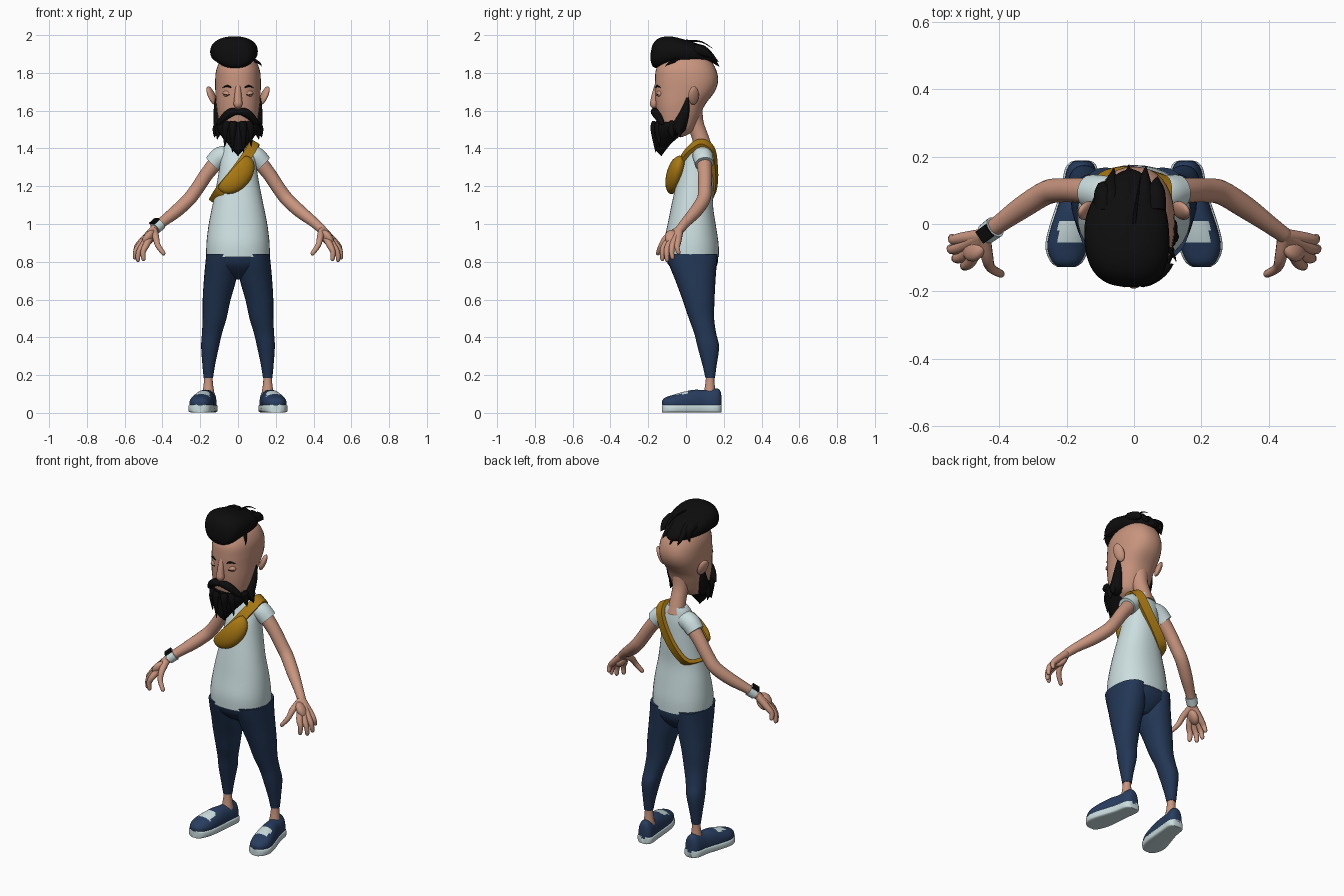
import bpy, bmesh, math
from mathutils import Vector, Matrix

def material(name, rgb):
    m = bpy.data.materials.new(name)
    m.diffuse_color = (*rgb, 1)
    return m

SKIN = material("skin", (0.58, 0.30, 0.21))
SHIRT = material("pale shirt", (0.60, 0.73, 0.74))
NAVY = material("navy trousers", (0.016, 0.037, 0.09))
SHOE = material("blue canvas", (0.021, 0.047, 0.115))
BLACK = material("black hair", (0.004, 0.004, 0.004))
MUSTARD = material("mustard bag", (0.40, 0.19, 0.006))

def finish(name, bm, mat, angle=50):
    bmesh.ops.recalc_face_normals(bm, faces=bm.faces)
    me = bpy.data.meshes.new(name)
    bm.to_mesh(me)
    bm.free()
    me.materials.append(mat)
    me.shade_smooth()
    me.set_sharp_from_angle(angle=math.radians(angle))
    ob = bpy.data.objects.new(name, me)
    bpy.context.collection.objects.link(ob)
    return ob

def skin_rings(name, rings, mat, s=1, closed=False, angle=50):
    """Bridge rings of points into a surface; s=-1 mirrors in x."""
    bm = bmesh.new()
    vs = [[bm.verts.new((p[0] * s, p[1], p[2])) for p in r] for r in rings]
    n = len(vs[0])
    for i in range(len(vs) if closed else len(vs) - 1):
        a, b = vs[i], vs[(i + 1) % len(vs)]
        for j in range(n):
            bm.faces.new((a[j], a[(j + 1) % n], b[(j + 1) % n], b[j]))
    if not closed:
        bm.faces.new(vs[0])
        bm.faces.new(vs[-1])
    return finish(name, bm, mat, angle)

def smooth(rows, k=4):
    """Catmull-Rom interpolation of rows of numbers."""
    out, m = [], len(rows) - 1
    for i in range(m):
        p0, p1, p2, p3 = rows[max(i - 1, 0)], rows[i], rows[i + 1], rows[min(i + 2, m)]
        for q in range(k):
            t = q / k
            out.append([0.5 * (2 * b + (c - a) * t + (2 * a - 5 * b + 4 * c - d) * t * t
                        + (3 * b - a - 3 * c + d) * t ** 3) for a, b, c, d in zip(p0, p1, p2, p3)])
    return out + [list(rows[-1])]

def loft(name, rows, mat, s=1, axis="z", n=28, power=2.2, k=4, floor=None):
    """Rows of (position on axis, centre a, centre b, radius a, radius b)."""
    rings = []
    for t, a, b, ra, rb in smooth(rows, k):
        ring = []
        for j in range(n):
            c, d = math.cos(2 * math.pi * j / n), math.sin(2 * math.pi * j / n)
            u = a + max(ra, .001) * math.copysign(abs(c) ** (2 / power), c)
            v = b + max(rb, .001) * math.copysign(abs(d) ** (2 / power), d)
            if floor is not None:
                v = max(v, floor)
            ring.append((u, v, t) if axis == "z" else (u, t, v))
        rings.append(ring)
    return skin_rings(name, rings, mat, s)

def tube(name, pts, mat, s=1, n=14, k=4, round_end=True):
    """Round limb through points (x, y, z, radius)."""
    rows = smooth(pts, k)
    P = [Vector(r[:3]) for r in rows]
    R = [max(r[3], .0015) for r in rows]
    if round_end:
        d = (P[-1] - P[-2]).normalized()
        P += [P[-1] + d * R[-1] * .6, P[-1] + d * R[-1]]
        R += [R[-1] * .78, R[-1] * .25]
    rings = []
    side = None
    for i, p in enumerate(P):
        t = (P[min(i + 1, len(P) - 1)] - P[max(i - 1, 0)]).normalized()
        side = side or t.orthogonal()
        side = (side - t * side.dot(t)).normalized()
        up = t.cross(side)
        rings.append([p + R[i] * (side * math.cos(2 * math.pi * j / n) + up * math.sin(2 * math.pi * j / n))
                      for j in range(n)])
    return skin_rings(name, rings, mat, s)

def blob(name, loc, scale, mat, rot=Matrix(), flat=-2):
    """Ellipsoid; local y below 'flat' is cut flat."""
    bm = bmesh.new()
    bmesh.ops.create_uvsphere(bm, u_segments=24, v_segments=16, radius=1)
    for v in bm.verts:
        v.co.y = max(v.co.y, flat)
    bmesh.ops.transform(bm, verts=bm.verts, matrix=Matrix.Translation(loc) @ rot @ Matrix.Diagonal((*scale, 1)))
    return finish(name, bm, mat)

# Head, neck and nose
loft("head", [(1.46, 0, -.06, .04, .04), (1.49, 0, -.05, .085, .085), (1.56, 0, -.04, .105, .11),
              (1.63, 0, -.03, .115, .13), (1.70, 0, -.006, .12, .158), (1.76, 0, .003, .121, .167),
              (1.82, 0, 0, .114, .158), (1.87, 0, 0, .088, .125), (1.895, 0, 0, .05, .075), (1.9, 0, 0, 0, 0)],
     SKIN, n=36, power=2.3)
tube("neck", [(0, .09, 1.39, .055), (0, .078, 1.45, .045), (0, .05, 1.53, .045), (0, .03, 1.6, .06)], SKIN, n=20)
tube("nose", [(0, -.15, 1.74, .014), (0, -.162, 1.69, .018), (0, -.168, 1.635, .024)], SKIN)

# Hair swept back, with loose locks
loft("hair", [(-.187, -.01, 1.885, .02, .02), (-.175, -.01, 1.893, .07, .06), (-.14, -.016, 1.905, .105, .08),
              (-.08, -.02, 1.915, .124, .078), (0, -.022, 1.908, .124, .066), (.06, -.02, 1.90, .108, .055),
              (.11, -.02, 1.888, .078, .042), (.15, -.012, 1.87, .036, .02), (.165, -.01, 1.86, 0, 0)],
     BLACK, axis="y", n=32, power=2.3)
for x0, x1, z1, y1 in ((-.07, -.06, 1.84, .165), (-.02, -.015, 1.835, .175), (.03, .035, 1.86, .17),
                       (.065, .07, 1.88, .14), (-.09, -.1, 1.85, .11)):
    tube("hair_lock", [(x0, .04, 1.925, .03), (x0, .1, 1.91, .027), (x1, y1, z1, .002)], BLACK, n=8)
tube("hair_strand", [(0, .0, 1.97, .006), (.01, .08, 1.965, .004), (.02, .14, 1.93, .001)], BLACK, n=6)
tube("hair_strand", [(.08, -.05, 1.87, .012), (.115, -.09, 1.85, .006), (.125, -.11, 1.835, .001)], BLACK, n=6)

# Beard
loft("beard", [(1.36, 0, -.13, 0, 0), (1.39, 0, -.134, .028, .026), (1.43, 0, -.122, .058, .048),
               (1.47, 0, -.10, .092, .072), (1.505, 0, -.085, .112, .086), (1.53, 0, -.075, .116, .09),
               (1.54, 0, -.07, .108, .085)], BLACK)

for s in (1, -1):
    # Facial features
    blob("ear", (.14 * s, .04, 1.68), (.016, .03, .052), SKIN, Matrix.Rotation(.4 * s, 4, "Y") @ Matrix.Rotation(.45 * s, 4, "Z"))
    blob("eyelid", (.055 * s, -.138, 1.69), (.026, .018, .018), SKIN)
    tube("eyebrow", [(.036, -.157, 1.722, .004), (.056, -.153, 1.731, .005), (.08, -.137, 1.723, .002)], BLACK, s, 8)
    tube("eye_line", [(.038, -.154, 1.686, .002), (.055, -.156, 1.682, .002), (.074, -.15, 1.686, .002)], BLACK, s, 6)
    tube("moustache", [(0, -.168, 1.592, .014), (.03, -.165, 1.593, .022), (.065, -.15, 1.572, .021),
                       (.095, -.13, 1.54, .015), (.115, -.12, 1.525, .002)], BLACK, s)
    tube("sideburn", [(.114, .008, 1.67, .006), (.109, .0, 1.62, .019), (.1, -.015, 1.57, .03),
                      (.088, -.04, 1.51, .04)], BLACK, s)
    for x, y, z in ((.125, -.03, 1.46), (.11, -.07, 1.45), (.07, -.14, 1.41), (.03, -.16, 1.38)):
        tube("beard_lock", [(x * .8, y, 1.54, .02), (x * .92, y - .008, 1.50, .02), (x, y, z, .002)], BLACK, s, 8)

    # Sleeve, arm and hand
    tube("sleeve", [(.04, .083, 1.365, .05), (.09, .09, 1.357, .054), (.132, .097, 1.318, .05)], SHIRT, s, 20, round_end=False)
    tube("arm", [(.10, .095, 1.345, .042), (.165, .1, 1.265, .037), (.215, .1, 1.19, .036), (.26, .093, 1.13, .036),
                 (.33, .05, 1.065, .034), (.40, 0, 1.01, .027), (.445, -.033, .97, .024)], SKIN, s, 18)
    blob("palm", (.472 * s, -.068, .925), (.026, .045, .05), SKIN, Matrix.Rotation(-.6 * s, 4, "Y") @ Matrix.Rotation(.35 * s, 4, "Z"))
    for k, t in (((.512, -.043, .905), (.54, -.04, .85)), ((.514, -.068, .895), (.545, -.072, .823)),
                 ((.503, -.092, .888), (.53, -.1, .81)), ((.485, -.11, .89), (.5, -.125, .815)),
                 ((.435, -.1, .93), (.395, -.148, .845))):
        mid = [(a + b) / 2 for a, b in zip(k, t)]
        mid[0] += .01
        mid[1] -= .006
        tube("finger", [(.447, -.035, .968, .022), (*k, .018), (*mid, .0145), (*t, .0115)], SKIN, s, 10, 3)

    # Leg and ankle
    loft("trouser_leg", [(.185, .157, .128, .025, .025), (.25, .155, .125, .033, .037), (.35, .148, .118, .047, .057),
                         (.42, .138, .102, .053, .058), (.5, .124, .082, .063, .067), (.6, .113, .066, .074, .085),
                         (.7, .096, .05, .085, .106), (.78, .088, .037, .086, .125), (.84, .085, .03, .083, .138)], NAVY, s)
    tube("ankle", [(.157, .128, .22, .022), (.157, .127, .16, .024), (.157, .125, .09, .034)], SKIN, s)

    # Shoe with pale tongue patch, and sole
    shoe_rows = [(-.128, .2, .05, .02, .012), (-.112, .2, .05, .042, .03), (-.07, .198, .05, .059, .045),
                 (-.02, .189, .05, .06, .06), (.04, .177, .05, .053, .072), (.1, .165, .05, .046, .072),
                 (.16, .157, .05, .043, .08), (.182, .155, .05, .03, .065), (.188, .155, .05, .015, .03)]
    shoe = loft("shoe", shoe_rows, SHOE, s, "y", n=36, k=6, floor=.03)
    shoe.data.materials.append(SHIRT)
    for p in shoe.data.polygons:
        c = p.center
        if -.058 < c.y < .012 and abs(abs(c.x) - .187) < .037 and c.z > .06:
            p.material_index = 1
    loft("shoe_sole", [(y, cx, .023, rx + .006, .022) for y, cx, cz, rx, rz in shoe_rows], SHIRT, s, "y", power=5)

# Hips and shirt
loft("hips", [(.705, 0, .055, .03, .05), (.74, 0, .045, .11, .095), (.79, 0, .035, .165, .132),
              (.85, 0, .028, .164, .142)], NAVY)
loft("shirt", [(.825, 0, .028, .168, .147), (.9, 0, .027, .167, .145), (1.0, 0, .03, .155, .127), (1.1, 0, .033, .135, .11),
               (1.2, 0, .045, .115, .10), (1.3, 0, .057, .098, .088), (1.36, 0, .07, .09, .072),
               (1.41, 0, .077, .075, .056), (1.437, 0, .082, .055, .045)], SHIRT, n=36)

# Cross-body strap: flat band around the torso
path = [(-.128, .04, 1.12), (-.092, -.042, 1.18), (-.03, -.053, 1.255), (.03, -.026, 1.335), (.07, .022, 1.397),
        (.085, .08, 1.43), (.078, .135, 1.395), (.035, .153, 1.30), (-.03, .153, 1.20), (-.092, .126, 1.13)]
loop = [Vector(p) for p in smooth(path + path[:1])[:-1]]
centre = sum(loop, Vector()) / len(loop)
rings = []
for i, p in enumerate(loop):
    t = (loop[(i + 1) % len(loop)] - loop[i - 1]).normalized()
    n = p - centre
    n = (n - t * n.dot(t)).normalized()
    w = t.cross(n) * .027
    rings.append([p + w + n * .009, p - w + n * .009, p - w - n * .012, p + w - n * .012])
skin_rings("bag_strap", rings, MUSTARD, closed=True, angle=40)

# Half-moon pouch on the chest
u = Vector((.165, .055, .185)).normalized()
v = Vector((.7, -.12, -.66))
v = (v - u * v.dot(u)).normalized()
w = u.cross(v)
frame = Matrix((u, v, w)).transposed().to_4x4()
blob("bag_pouch", (-.012, -.055, 1.262), (.122, .08, .048), MUSTARD, frame, flat=-.35)

# Wrist watch on one arm
a, b = Vector((-.412, -.009, 1.0)), Vector((-.44, -.03, .975))
tube("watch_band", [(*a, .033), (*b, .031)], SHIRT, n=20, k=2, round_end=False)
d = (b - a).normalized()
up = Vector((-.25, -.1, 1))
up = (up - d * up.dot(d)).normalized()
bm = bmesh.new()
bmesh.ops.create_cube(bm, size=1)
rot = Matrix((d, up.cross(d), up)).transposed().to_4x4()
bmesh.ops.transform(bm, verts=bm.verts, matrix=Matrix.Translation((a + b) / 2 + up * .033) @ rot @ Matrix.Diagonal((.042, .042, .012, 1)))
finish("watch_face", bm, BLACK)
